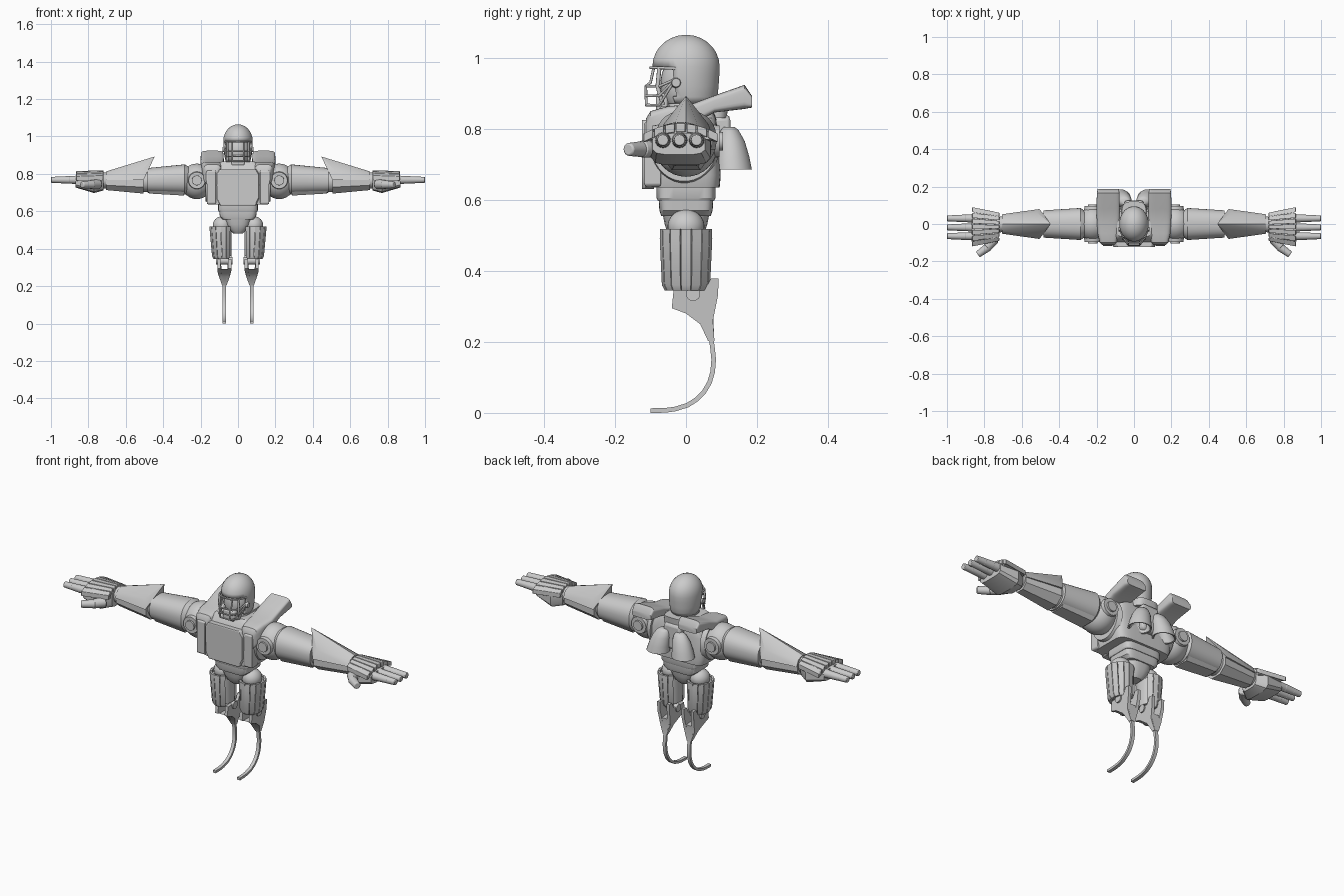
import bpy, bmesh
from math import sin, cos, pi, radians
from mathutils import Vector

if "Cube" in bpy.data.objects:
    bpy.data.objects.remove(bpy.data.objects["Cube"])


def finish(name, bm, mirror=False, angle=30, bevel=0):
    bmesh.ops.recalc_face_normals(bm, faces=bm.faces)
    me = bpy.data.meshes.new(name)
    bm.to_mesh(me)
    bm.free()
    ob = bpy.data.objects.new(name, me)
    bpy.context.collection.objects.link(ob)
    bpy.ops.object.select_all(action='DESELECT')
    ob.select_set(True)
    bpy.context.view_layer.objects.active = ob
    bpy.ops.object.shade_smooth_by_angle(angle=radians(angle))
    if bevel:
        m = ob.modifiers.new("Bevel", 'BEVEL')
        m.width, m.segments = bevel, 2
    if mirror:
        m = ob.modifiers.new("Mirror", 'MIRROR')
        m.use_mirror_merge = False
    return ob


def section(axis, t, c, r, n=24, p=2):
    """Superellipse ring across an axis: centre c, radii r, squareness p."""
    pts = []
    for i in range(n):
        a = 2 * pi * (i + .5) / n
        u, v = [c[k] + r[k] * abs(f) ** (2 / p) * (1 if f > 0 else -1)
                for k, f in enumerate((cos(a), sin(a)))]
        pts.append({'x': (t, u, v), 'y': (u, t, v), 'z': (u, v, t)}[axis])
    return pts


def skin(rings):
    bm = bmesh.new()
    vs = [[bm.verts.new(p) for p in r] for r in rings]
    n = len(vs[0])
    for a, b in zip(vs, vs[1:]):
        for i in range(n):
            bm.faces.new((a[i], a[(i + 1) % n], b[(i + 1) % n], b[i]))
    bm.faces.new(vs[0])
    bm.faces.new(vs[-1])
    return bm


def loft(name, axis, rows, mirror=False, n=24, p=2, angle=30, bevel=0):
    return finish(name, skin([section(axis, t, c, r, n, p) for t, c, r in rows]), mirror, angle, bevel)


def tube(name, a, b, r1, r2, mirror=True, n=16, bevel=0):
    a, b = Vector(a), Vector(b)
    q = (b - a).to_track_quat('Z', 'Y')
    circ = [Vector((cos(2 * pi * i / n), sin(2 * pi * i / n), 0)) for i in range(n)]
    return finish(name, skin([[e + q @ (c * r) for c in circ] for e, r in ((a, r1), (b, r2))]), mirror, bevel=bevel)


def hull(name, pts, mirror=True, bevel=0):
    bm = bmesh.new()
    for p in pts:
        bm.verts.new(p)
    bmesh.ops.convex_hull(bm, input=bm.verts)
    return finish(name, bm, mirror, bevel=bevel)


def block(name, x, y, z, mirror=True, bevel=.008):
    return hull(name, [(a, b, c) for a in x for b in y for c in z], mirror, bevel)


def ball(name, loc, r, mirror=True):
    bm = bmesh.new()
    bmesh.ops.create_uvsphere(bm, u_segments=28, v_segments=16, radius=1)
    for v in bm.verts:
        v.co = Vector(loc) + Vector([v.co[k] * r[k] for k in range(3)])
    return finish(name, bm, mirror)


def prism(name, poly, width):
    """Extrude a yz outline; width(z) gives the two x limits."""
    return finish(name, skin([[(width(z)[k], y, z) for y, z in poly] for k in (0, 1)]), True)


def wire(name, pts, r=.004):
    cu = bpy.data.curves.new(name, 'CURVE')
    cu.dimensions, cu.bevel_depth, cu.bevel_resolution = '3D', r, 2
    s = cu.splines.new('POLY')
    s.points.add(len(pts) - 1)
    for q, p in zip(s.points, pts):
        q.co = (*p, 1)
    bpy.context.collection.objects.link(bpy.data.objects.new(name, cu))


# Helmet: dome with an open face
rows = [(.975 + .09 * sin(a), (0, 0), (.079 * cos(a), .095 * cos(a)))
        for a in [radians(d) for d in (88, 75, 62, 50, 38, 26, 13, 0)]]
rows += [(.95, (0, 0), (.079, .094)), (.92, (0, .002), (.077, .09)),
         (.89, (0, .006), (.072, .083)), (.87, (0, .008), (.066, .073))]
bm = skin([section('z', *r, n=40) for r in rows])
gone = [f for f in bm.faces if len(f.verts) > 4 and f.calc_center_median().z < .9
        or f.calc_center_median().z < .972 and f.calc_center_median().y < -.035]
bmesh.ops.delete(bm, geom=gone, context='FACES')
m = finish("helmet", bm).modifiers.new("Solidify", 'SOLIDIFY')
m.thickness = .008
ball("face", (0, -.012, .925), (.062, .06, .085), False)
loft("neck", 'z', [(.8, (0, 0), (.06, .06)), (.9, (0, .01), (.05, .055))])
tube("helmet_ear_disc", (.07, -.028, .93), (.084, -.028, .93), .015, .012)

# Face guard bars and visor brim
for z, d in ((.972, 0), (.92, .012), (.893, .014), (.867, .012)):
    half = [(.074, -.03, .94 if z < .95 else .97), (.06, -.075, z), (.03, -.1 - d, z)]
    wire("face_guard_bar", half + [(-x, y, w) for x, y, w in half[::-1]])
for x in (-.03, .03):
    wire("face_guard_upright", [(x, -.09, .975), (x, -.1, .93), (x, -.113, .92), (x, -.112, .867)])
for x in (-.058, .058):
    wire("face_guard_side", [(x, -.075, .972), (x, -.08, .92), (x * .95, -.065, .867)], .006)
block("mouth_plate", (-.036, .036), (-.085, -.05), (.845, .9), False)

# Torso
loft("torso", 'z', [(.635, (0, -.01), (.155, .105)), (.67, (0, -.01), (.165, .108)),
                    (.78, (0, -.01), (.165, .1)), (.83, (0, -.005), (.145, .09)),
                    (.865, (0, 0), (.09, .07))], n=40, p=6, bevel=0)
hull("chest_panel", [(sx * x, y, z) for sx in (-1, 1) for y, k in ((-.09, 1), (-.124, .94))
                     for x, z in ((.118 * k, .8), (.1 * k, .825), (.118 * k, .665), (.098 * k, .63))], False, .005)
block("chest_strap", (.118, .167), (-.118, -.07), (.637, .82))
loft("collar", 'z', [(.83, (0, .03), (.075, .085)), (.872, (0, .035), (.065, .085))], p=4)
block("back_spine", (-.05, .05), (.06, .125), (.7, .84), False, .015)
loft("waist_upper", 'z', [(.598, (0, 0), (.102, .08)), (.605, (0, 0), (.106, .083)),
                          (.64, (0, 0), (.106, .083))], n=40, p=6)
loft("waist_lower", 'z', [(.555, (0, 0), (.08, .07)), (.57, (0, 0), (.097, .075)),
                          (.6, (0, 0), (.1, .077))], n=40, p=6)
loft("pelvis", 'z', [(.482, (0, 0), (.025, .035)), (.5, (0, 0), (.045, .05)),
                     (.53, (0, 0), (.065, .06)), (.56, (0, 0), (.072, .066))], p=3)

# Shoulder pads sweeping up to the back
loft("shoulder_pad", 'y', [(-.112, (.138, .785), (.032, .045)), (-.1, (.138, .80), (.045, .05)),
                           (-.05, (.138, .822), (.057, .042)), (.01, (.138, .838), (.061, .03)),
                           (.08, (.138, .87), (.062, .024)), (.165, (.138, .89), (.061, .034)),
                           (.186, (.138, .876), (.057, .016))], True, n=32, p=5, angle=35)

# Back thruster bells with hollow mouths
loft("thruster", 'z', [(.805, (.05, .122), (.022, .016)), (.795, (.052, .123), (.034, .026)),
                       (.765, (.06, .126), (.047, .04)), (.72, (.07, .129), (.055, .05)),
                       (.685, (.075, .132), (.06, .054)), (.687, (.075, .132), (.052, .046)),
                       (.74, (.066, .128), (.035, .03))], True, angle=45)

# Shoulder joint and arm
ball("shoulder_ball", (.22, 0, .76), (.088, .092, .095))
for s in (-1, 1):
    tube("shoulder_disc", (.22, s * .06, .765), (.22, s * .095, .765), .05, .044, n=24)
    tube("shoulder_disc_hub", (.22, s * .06, .765), (.22, s * .104, .765), .028, .026, n=24)
loft("arm_socket", 'x', [(.15, (-.005, .75), (.1, .105)), (.175, (-.005, .75), (.092, .098))], True, n=32)
loft("upper_arm", 'x', [(.265, (0, .77), (.07, .07)), (.285, (0, .77), (.086, .081)),
                        (.485, (0, .765), (.073, .066))], True, n=32, p=2.3)
hull("upper_arm_plate", [(x, s * y, z) for s in (-1, 1) for x, y, z in
     ((.29, .04, .684), (.475, .034, .695), (.29, .075, .73), (.475, .066, .735))])
tube("elbow", (.47, 0, .76), (.53, 0, .76), .056, .056)
loft("forearm", 'x', [(.505, (0, .757), (.076, .067)), (.705, (0, .76), (.05, .05))], True, n=8, p=2.2)
hull("forearm_blade", [(.445, 0, .893), (.575, 0, .853), (.705, 0, .813)] +
     [(x, s * y, z) for s in (-1, 1) for x, y, z in
      ((.505, .08, .768), (.52, .062, .815), (.705, .052, .768), (.705, .036, .802))])
tube("wrist", (.69, 0, .765), (.745, -.005, .765), .042, .042)

# Hand: palm, ribbed back plate, fingers and thumb
loft("palm", 'x', [(.72, (-.01, .755), (.05, .045)), (.77, (-.015, .742), (.085, .045)),
                   (.87, (-.02, .757), (.075, .03))], True, n=12, p=4)
for i in range(7):
    k = (i - 3) / 3.4
    def edge(x, spread, z):
        return [(x, -.015 + spread * (k + o), z - .028 * abs(k + o) ** 2 + h)
                for o in (-.125, .125) for h in (-.012, .012)]
    hull("hand_rib", edge(.72, .075, .808) + edge(.865, .104, .803), bevel=.003)
hull("hand_back", [(x, -.015 + s * w, z) for s in (-1, 1) for x, w, z in
     ((.725, .06, .8), (.725, .07, .765), (.855, .07, .8), (.855, .095, .77))])
for y in (-.065, -.018, .03):
    for a, b, r in ((.85, .905, .023), (.9, .955, .0205), (.95, 1.0, .018)):
        tube("finger", (a, y, .768), (b, y, .768), r, r * .86, bevel=.003)
tube("thumb_base", (.745, -.08, .745), (.785, -.125, .743), .026, .024, bevel=.004)
tube("thumb_tip", (.775, -.12, .743), (.835, -.163, .742), .023, .018, bevel=.005)

# Thigh: ball joint, core and ribbed outer shell
ball("hip_ball", (.085, 0, .525), (.05, .052, .048))
tube("thigh_core", (.085, 0, .52), (.075, 0, .36), .04, .03)
for i in range(11):
    mid = radians(-125 + 25 * i)
    rings = []
    for z, cx, rx, ry in ((.345, .083, .048, .06), (.36, .084, .056, .068),
                          (.49, .088, .064, .074), (.518, .088, .066, .073)):
        rings.append([(cx + (rx - d) * cos(mid + o), (ry - d) * sin(mid + o), z)
                      for o, d in ((-.2, 0), (.2, 0), (.2, .012), (-.2, .012))])
    finish("thigh_rib", skin(rings), True)
loft("thigh_shell", 'z', [(.36, (.083, 0), (.048, .06)), (.5, (.088, 0), (.055, .066))], True)

# Knee fork and running blade
shin = [(-.035, .345), (-.04, .295), (0, .28), (.04, .25), (.062, .203), (.08, .203),
        (.076, .26), (.09, .33), (.092, .378), (.07, .378), (.052, .345)]
def half(z):
    return .011 + .026 * min(1, max(0, (z - .2) / .075))
for s in (-1, 1):
    prism("shin_fork", shin, lambda z: (.073 + s * max(.004, half(z) - .017), .073 + s * half(z)))
prism("shin_body", [(-.03, .292), (0, .281), (.04, .251), (.062, .203), (.08, .203), (.077, .26), (.08, .29)],
      lambda z: (.073 - half(z) * .8, .073 + half(z) * .8))
tube("knee_axle", (.03, .02, .335), (.117, .02, .335), .02, .02)
path = [(.07, .215), (.075, .18), (.078, .15), (.075, .115), (.066, .085), (.05, .058),
        (.03, .038), (.005, .022), (-.03, .011), (-.06, .007), (-.1, .0065)]
rings = []
for i, (y, z) in enumerate(path):
    a, b = path[max(i - 1, 0)], path[min(i + 1, len(path) - 1)]
    t = Vector((b[0] - a[0], b[1] - a[1])).normalized() * .0065
    rings.append([(.073 + w, y - s * t.y, z + s * t.x) for w, s in ((-.009, -1), (.009, -1), (.009, 1), (-.009, 1))])
finish("running_blade", skin(rings), True, angle=40)
